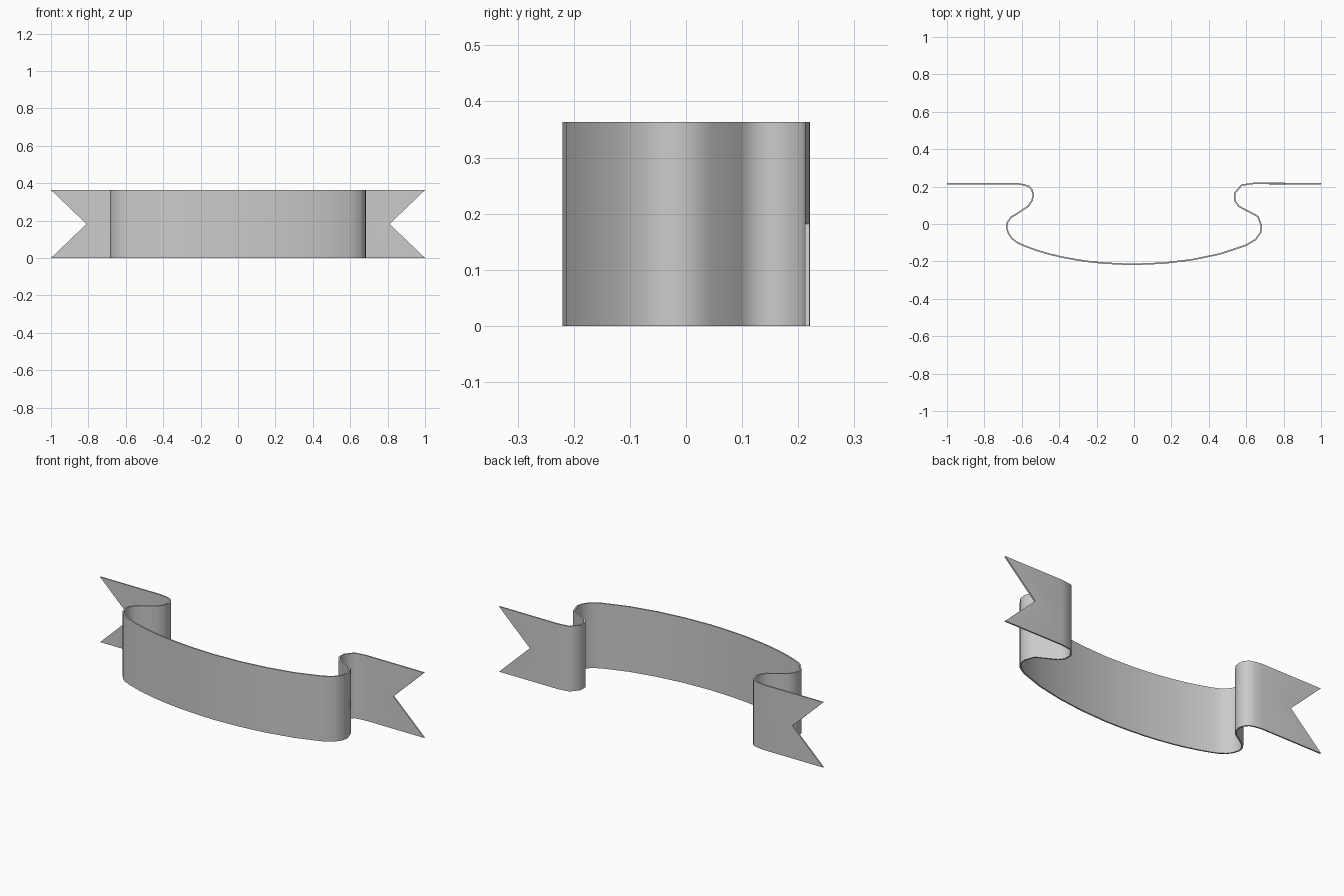
import bpy, bmesh
from mathutils import Vector

if "Cube" in bpy.data.objects:
    bpy.data.objects.remove(bpy.data.objects["Cube"])

HEIGHT, NOTCH, THICK = 0.363, 0.19, 0.008

# ribbon path seen from above, centre to tail
right = [(0, -.216), (.16, -.209), (.31, -.191), (.46, -.16), (.60, -.113), (.65, -.083),
         (.677, -.045), (.681, -.01), (.663, .04), (.56, .095), (.539, .125), (.539, .165),
         (.575, .208), (.64, .217)]
left = [(0, -.216), (-.16, -.209), (-.31, -.191), (-.46, -.159), (-.585, -.117), (-.65, -.08),
        (-.681, -.02), (-.658, .035), (-.565, .095), (-.539, .155), (-.562, .201), (-.63, .216)]


def smooth(pts, n):
    """Catmull-Rom refinement of a path."""
    p = [Vector(q) for q in pts]
    p = [2 * p[0] - p[1]] + p + [2 * p[-1] - p[-2]]
    out = []
    for a, b, c, d in zip(p, p[1:], p[2:], p[3:]):
        for k in range(n):
            t = k / n
            out.append(.5 * (2 * b + (c - a) * t + (2 * a - 5 * b + 4 * c - d) * t * t
                             + (3 * b - a - 3 * c + d) * t ** 3))
    return out + [p[-2]]


path = smooth(left, 2)[:0:-1] + [Vector(q) for q in right]

# strip of wall, with swallowtail columns at both ends
columns = [[(p.x, p.y, HEIGHT * k / 2) for k in range(3)] for p in path]


def tail(s):
    return [(s, .216, 0), (s * (1 - NOTCH), .216, HEIGHT / 2), (s, .216, HEIGHT)]


columns = [tail(-1)] + columns + [tail(1)]
bm = bmesh.new()
grid = [[bm.verts.new(c) for c in col] for col in columns]
for a, b in zip(grid, grid[1:]):
    for k in range(2):
        bm.faces.new((a[k], b[k], b[k + 1], a[k + 1]))
mesh = bpy.data.meshes.new("ribbon_banner")
bm.to_mesh(mesh)
bm.free()
ribbon = bpy.data.objects.new("ribbon_banner", mesh)
bpy.context.collection.objects.link(ribbon)

# cloth thickness
mod = ribbon.modifiers.new("thickness", 'SOLIDIFY')
mod.thickness = THICK
mod.offset = 0
mod.use_even_offset = True

bpy.context.view_layer.objects.active = ribbon
ribbon.select_set(True)
bpy.ops.object.modifier_apply(modifier=mod.name)
bpy.ops.object.shade_smooth_by_angle(angle=0.9)
